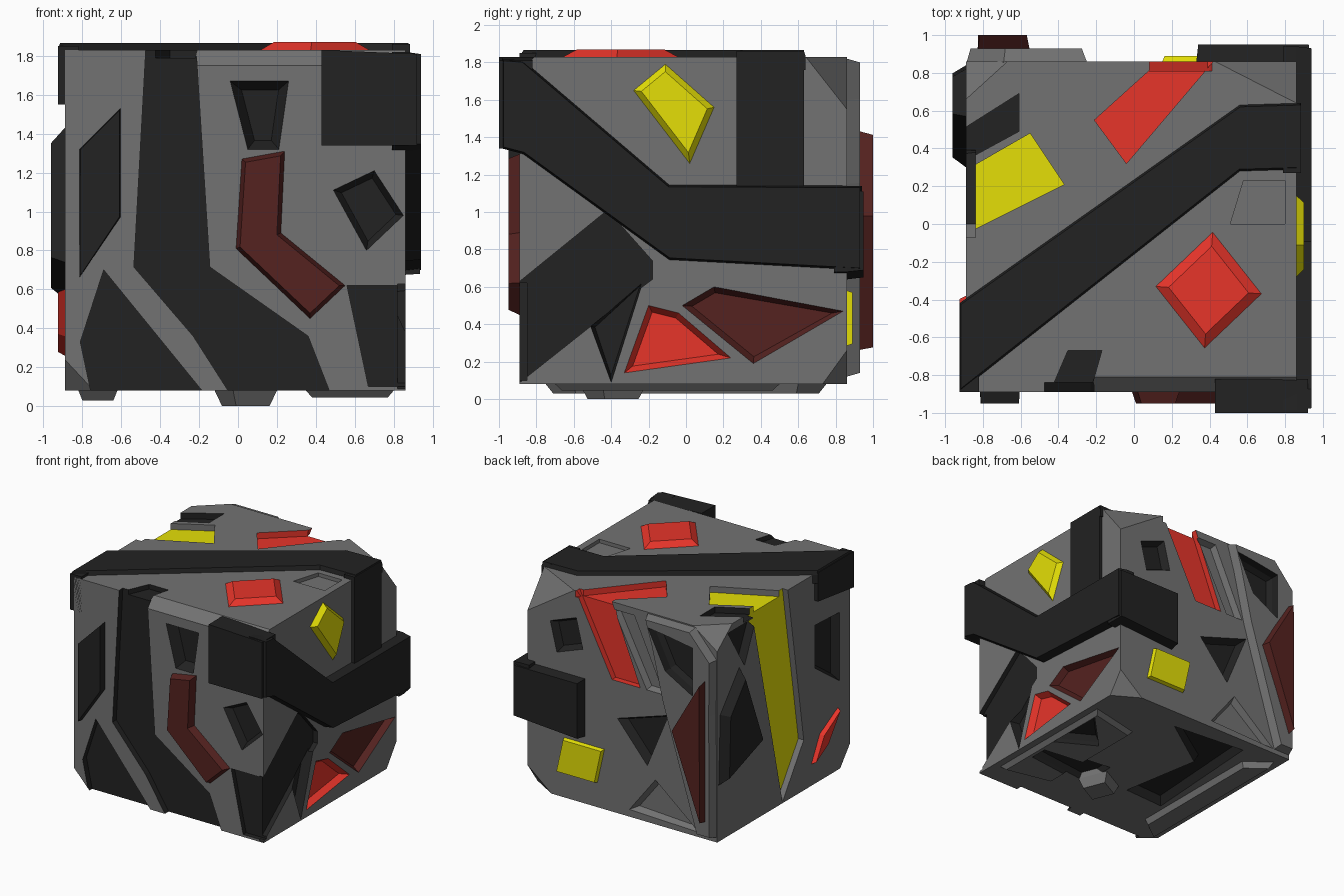
import bpy, bmesh
from math import sin, cos, radians, pi
from mathutils import Vector

if "Cube" in bpy.data.objects:
    bpy.data.objects.remove(bpy.data.objects["Cube"])


def material(name, *rgb):
    m = bpy.data.materials.new(name)
    m.diffuse_color = (*rgb, 1)
    m.use_nodes = True
    m.node_tree.nodes["Principled BSDF"].inputs["Base Color"].default_value = m.diffuse_color
    return m


GREY = material("grey", 0.17, 0.17, 0.17)
DARK = material("dark", 0.016, 0.016, 0.016)
RED = material("red", 0.8, 0.035, 0.023)
MAROON = material("dark red", 0.09, 0.016, 0.014)
YELLOW = material("yellow", 0.78, 0.74, 0.002)

LO, HI, BOT, TOP = -0.89, 0.86, 0.08, 1.83

# maps (u, v, height above face) to world space for each side of the cube
SIDES = {
    "front": lambda u, v, h: (u, LO - h, v),
    "back": lambda u, v, h: (u, HI + h, v),
    "left": lambda u, v, h: (LO - h, u, v),
    "right": lambda u, v, h: (HI + h, u, v),
    "top": lambda u, v, h: (u, v, TOP + h),
    "bottom": lambda u, v, h: (u, v, BOT - h),
}


def span(axis, *nodes):
    """Strip along a path of (u, v, width); width is measured along u (0) or v (1)."""
    a, b = [], []
    for u, v, w in nodes:
        off = Vector((w / 2, 0)) if axis == 0 else Vector((0, w / 2))
        a.append(Vector((u, v)) + off)
        if w:
            b.append(Vector((u, v)) - off)
    return a + b[::-1]


def ngon(n, cu, cv, ru, rv, rot):
    """Stretched, rotated regular polygon."""
    c, s = cos(radians(rot)), sin(radians(rot))
    pts = [(ru * cos(2 * pi * i / n), rv * sin(2 * pi * i / n)) for i in range(n)]
    return [(cu + x * c - y * s, cv + x * s + y * c) for x, y in pts]


def inset(pts, d):
    """Mitred inward offset of a polygon."""
    p = [Vector(q) for q in pts]
    area = sum(a.x * b.y - b.x * a.y for a, b in zip(p, p[1:] + p[:1]))
    s = 1 if area > 0 else -1
    out = []
    for i, q in enumerate(p):
        e1 = (q - p[i - 1]).normalized()
        e2 = (p[(i + 1) % len(p)] - q).normalized()
        n1, n2 = Vector((-e1.y, e1.x)) * s, Vector((-e2.y, e2.x)) * s
        out.append(q + (n1 + n2) * d / max(1 + n1.dot(n2), 0.35))
    return out


def link(name, bm, *mats):
    bmesh.ops.recalc_face_normals(bm, faces=bm.faces)
    me = bpy.data.meshes.new(name)
    bm.to_mesh(me)
    bm.free()
    for m in mats:
        me.materials.append(m)
    ob = bpy.data.objects.new(name, me)
    bpy.context.collection.objects.link(ob)
    return ob


def solid(name, side, rings, mat, wall=None):
    """Loft matching polygons given as (points, height); the last face gets mat."""
    bm = bmesh.new()
    loops = [[bm.verts.new(SIDES[side](q[0], q[1], h)) for q in pts] for pts, h in rings]
    for a, b in zip(loops, loops[1:]):
        for i in range(len(a)):
            j = (i + 1) % len(a)
            bm.faces.new((a[i], a[j], b[j], b[i]))
    bm.faces.new(loops[0])
    bm.faces.new(loops[-1]).material_index = 1
    return link(name, bm, wall or mat, mat)


def plate(name, side, pts, h, mat, bevel=0.03):
    return solid(name, side, [(pts, -0.07), (pts, 0), (inset(pts, bevel), h)], mat)


# ---- cube body
bm = bmesh.new()
bmesh.ops.create_cube(bm, size=HI - LO)
bmesh.ops.translate(bm, verts=bm.verts, vec=((LO + HI) / 2, (LO + HI) / 2, (BOT + TOP) / 2))


def cut_corner(sx, sy, sz, dx, dy, dz):
    """Slice a corner off the cube."""
    n = Vector((sx / dx, sy / dy, sz / dz)).normalized()
    co = Vector((HI if sx > 0 else LO, (HI if sy > 0 else LO) - sy * dy, TOP if sz > 0 else BOT))
    bmesh.ops.bisect_plane(bm, geom=bm.verts[:] + bm.edges[:] + bm.faces[:],
                           plane_co=co, plane_no=n, clear_outer=True)
    bmesh.ops.holes_fill(bm, edges=[e for e in bm.edges if e.is_boundary], sides=0)


cut_corner(-1, 1, 1, 0.22, 0.2, 0.16)
cut_corner(1, 1, 1, 0.43, 0.22, 0.28)
cut_corner(1, 1, -1, 0.22, 0.13, 0.18)
cut_corner(-1, -1, -1, 0.15, 0.13, 0.16)
body = link("cube_body", bm, GREY)

helpers = []


def boolean(tool, op):
    mod = body.modifiers.new(tool.name, 'BOOLEAN')
    mod.operation, mod.object, mod.solver = op, tool, 'EXACT'
    mod.material_mode = 'TRANSFER'
    tool.hide_render = True
    helpers.append(tool)


def recess(side, pts, d, mat, slope=0.0, wall=None):
    rings = [(pts, 0.12), (pts, 0), (inset(pts, slope), -d)]
    boolean(solid("recess_cutter", side, rings, mat, wall), 'DIFFERENCE')


# ---- raised slabs on the back and underside, merged before cutting
slab = span(0, (-0.47, 1.82, 0.44), (-0.6, 1.6, 0.57), (-0.65, 1.15, 0.46), (-0.81, 0.12, 0.15))
boolean(plate("back_slab", "back", slab, 0.07, GREY, 0.02), 'UNION')
boolean(plate("foot_plate", "bottom", span(1, (0.8, -0.1, 1.2), (0.35, -0.1, 1)), 0.035, GREY), 'UNION')

# ---- chamfer on the right part of the top front edge
tri = [(LO - 0.08, TOP - 0.16), (LO + 0.16, TOP + 0.08), (LO - 0.08, TOP + 0.08)]
boolean(solid("chamfer_cutter", "right", [(tri, -1.1), (tri, 0.05)], GREY), 'DIFFERENCE')

# ---- recessed inlays, front
recess("front", span(0, (-0.345, 1.9, 0.25), (-0.34, 0.715, 0.39), (0.065, 0.36, 0.59), (0.25, 0, 0.5)), 0.05, DARK)
recess("top", span(0, (-0.36, -0.95, 0.22), (-0.26, -0.67, 0.18)), 0.04, DARK)
recess("front", [(-0.81, 0.33), (-0.69, 0.7), (-0.12, 0), (-0.74, 0)], 0.05, DARK)
recess("front", span(0, (0.11, 1.67, 0.3), (0.13, 1.32, 0.16)), 0.08, DARK, 0.045)
recess("front", [(0.49, 1.11), (0.7, 1.21), (0.85, 0.98), (0.66, 0.8)], 0.06, DARK, 0.03)
recess("front", span(0, (0.755, 0.62, 0.39), (0.81, 0.1, 0.28)), 0.04, DARK)
# right
recess("right", span(1, (-0.95, 0.31, 0.54), (-0.42, 0.735, 0.55), (-0.18, 0.69, 0.1)), 0.04, DARK)
recess("right", [(-0.51, 0.39), (-0.23, 0.63), (-0.4, 0.09)], 0.08, DARK, 0.02)
recess("right", [(-0.33, 0.14), (-0.2, 0.5), (-0.04, 0.46), (0.24, 0.22)], 0.05, RED, 0.03)
recess("right", [(-0.02, 0.5), (0.15, 0.6), (0.84, 0.47), (0.36, 0.19)], 0.05, MAROON, 0.03)
# top
recess("top", [(-0.21, 0.55), (0.2, 0.92), (0.47, 0.92), (-0.04, 0.32)], 0.05, RED)
recess("top", [(-0.95, 0.25), (-0.55, 0.48), (-0.37, 0.21), (-0.95, -0.08)], 0.05, YELLOW, 0, GREY)
recess("top", span(1, (-0.95, 0.39, 0.17), (-0.61, 0.59, 0.2)), 0.05, DARK)
recess("top", span(0, (0.69, 0.23, 0.22), (0.655, 0, 0.29)), 0.03, GREY)
# left
recess("left", [(0.42, 1.9), (-0.06, 1.9), (-0.28, 0.5), (0, 0.09)], 0.05, YELLOW, 0, GREY)
recess("left", span(0, (0.53, 1.77, 0.38), (0.5, 1.42, 0)), 0.06, DARK, 0.02)
recess("left", span(1, (-0.75, 1.1, 0.57), (-0.43, 1.22, 0.36)), 0.06, DARK, 0.03)
# back
recess("back", span(0, (0.28, 1.9, 0.34), (-0.05, 1.18, 0.26)), 0.05, RED)
recess("back", span(0, (-0.03, 1.77, 0.19), (-0.32, 1.18, 0.16)), 0.05, GREY, 0.02)
recess("back", span(1, (-0.71, 1.48, 0.4), (-0.46, 1.57, 0.3), (-0.3, 1.74, 0)), 0.05, DARK, 0.02)
recess("back", [(0.03, 0.87), (-0.44, 1.02), (-0.245, 0.55)], 0.07, DARK, 0.03)
recess("back", ngon(4, 0.5, 1.44, 0.17, 0.19, 28), 0.06, DARK, 0.03)
recess("back", [(-0.08, 0.14), (-0.32, 0.45), (-0.72, 0.12)], 0.05, GREY, 0.03)
# bottom
recess("bottom", [(0.15, 0.68), (-0.51, 0.74), (-0.58, -0.36), (-0.21, -0.34), (-0.33, 0.35)], 0.07, DARK, 0.03)
recess("bottom", span(1, (0.74, -0.3, 0.15), (0.12, -0.3, 0.3)), 0.05, DARK, 0.02)
recess("bottom", [(0.77, -0.08), (0.76, 0.42), (0.45, 0.1)], 0.05, DARK, 0.02)

# apply the cuts and drop the cutters
dg = bpy.context.evaluated_depsgraph_get()
cut_mesh = bpy.data.meshes.new_from_object(body.evaluated_get(dg))
body.modifiers.clear()
body.data = cut_mesh
for ob in helpers:
    bpy.data.objects.remove(ob)

# ---- dark armour bands wrapping round the edges
plate("right_band", "right", span(1, (-0.985, 1.58, 0.48), (-0.87, 1.56, 0.5), (-0.09, 0.945, 0.4),
                                  (0.94, 0.915, 0.45)), 0.08, DARK, 0.01)
plate("front_band_end", "front", span(1, (0.43, 1.585, 0.49), (0.92, 1.575, 0.47)), 0.11, DARK, 0)
plate("back_band_end", "back", span(1, (0.33, 0.88, 0.48), (0.935, 0.9, 0.44)), 0.09, DARK, 0.01)
plate("top_band", "top", span(1, (-0.925, -0.655, 0.47), (0.56, 0.455, 0.35), (0.885, 0.465, 0.35)), 0.035, DARK, 0.01)
plate("right_band_upright", "right", span(0, (0.45, 1.86, 0.36), (0.45, 1.1, 0.36)), 0.025, DARK, 0)
plate("left_band_end", "left", span(1, (-0.89, 1.7, 0.3), (-0.42, 1.73, 0.24)), 0.035, DARK, 0)

# ---- raised panels
plate("front_long_panel", "front", span(1, (-0.815, 0.99, 0.66), (-0.605, 1.25, 0.56)), 0.06, DARK, 0.005)
plate("front_bent_panel", "front", [(0.02, 1.27), (0.24, 1.31), (0.22, 0.89), (0.55, 0.62), (0.37, 0.45),
                                    (-0.01, 0.81)], 0.06, MAROON, 0.02)
plate("right_diamond", "right", [(-0.28, 1.65), (-0.11, 1.79), (0.15, 1.56), (0.02, 1.26)], 0.04, YELLOW)
plate("top_diamond", "top", ngon(4, 0.395, -0.35, 0.28, 0.307, -4), 0.04, RED, 0.05)
plate("left_diamond", "left", [(0.57, 1.43), (0.3, 0.74), (0.84, 0.55), (0.82, 1.13)], 0.07, DARK, 0.04)
plate("left_red_panel", "left", [(-0.73, 0.6), (-0.49, 0.47), (-0.38, 0.26), (-0.57, 0.36)], 0.035, RED, 0.015)
plate("back_yellow_panel", "back", span(0, (0.335, 0.58, 0.37), (0.4, 0.285, 0.37)), 0.03, YELLOW, 0.01)
plate("back_red_panel", "back", [(-0.54, 0.98), (-0.83, 1.45), (-0.83, 0.25)], 0.14, MAROON, 0.025)

# ---- underside feet
plate("foot", "bottom", ngon(4, 0.04, -0.39, 0.17, 0.19, -20), 0.08, GREY)
plate("foot_strip", "bottom", span(1, (-0.82, 0, 1.5), (-0.62, 0, 1.2)), 0.05, GREY, 0.02)
